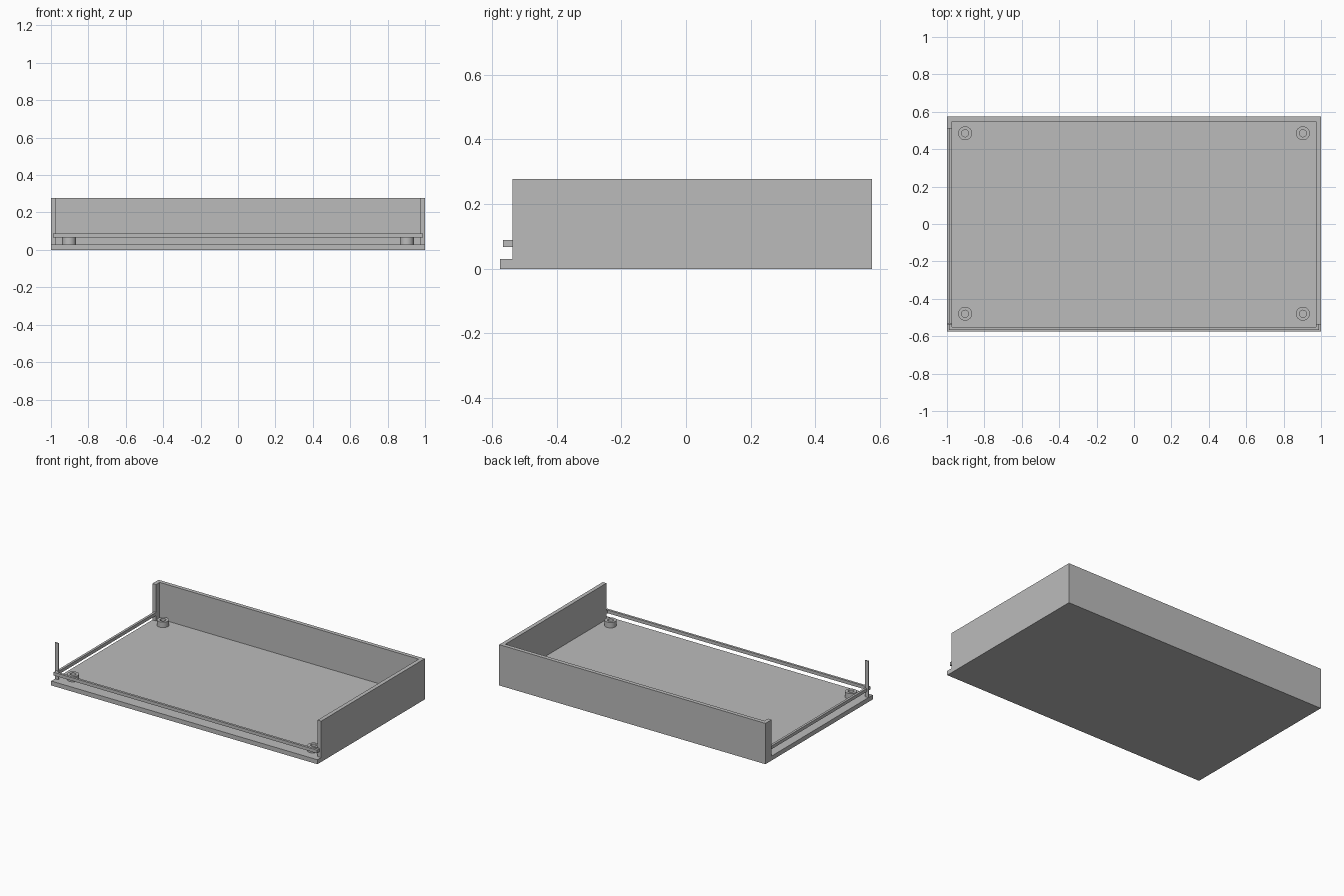
import bpy
import bmesh
from mathutils import Matrix

cube = bpy.data.objects.get("Cube")
if cube:
    bpy.data.objects.remove(cube)

grey = bpy.data.materials.new("plain grey")
grey.use_nodes = True
colour = (0.50, 0.50, 0.50, 1)
grey.diffuse_color = colour
grey.node_tree.nodes["Principled BSDF"].inputs["Base Color"].default_value = colour

# Main measurements
X, Y = 1.0, 0.576
WALL = 0.027
FLOOR, TOP = 0.03, 0.277
FRONT = -0.536          # where the side walls stop
RAIL_X, RAIL_Y = 0.988, 0.566
RAIL_W = 0.016
RAIL_Z = (0.067, 0.089)


def finish(bm, name):
    bmesh.ops.recalc_face_normals(bm, faces=bm.faces[:])
    mesh = bpy.data.meshes.new(name)
    bm.to_mesh(mesh)
    bm.free()
    mesh.materials.append(grey)
    obj = bpy.data.objects.new(name, mesh)
    bpy.context.collection.objects.link(obj)
    return obj


def prism(name, outline, low, high):
    """Extrude a plan outline from low to high."""
    bm = bmesh.new()
    face = bm.faces.new([bm.verts.new((x, y, low)) for x, y in outline])
    up = bmesh.ops.extrude_face_region(bm, geom=[face])["geom"]
    verts = [v for v in up if isinstance(v, bmesh.types.BMVert)]
    bmesh.ops.translate(bm, verts=verts, vec=(0, 0, high - low))
    return finish(bm, name)


def rect(x0, x1, y0, y1):
    return [(x0, y0), (x1, y0), (x1, y1), (x0, y1)]


# Floor plate
prism("base_plate", rect(-X, X, -Y, Y), 0, FLOOR)

# Right wall, back wall and short return at the back left corner
ix, iy, stub = X - WALL, Y - WALL, 0.51
prism("walls", [(X, FRONT), (X, Y), (-X, Y), (-X, stub), (-ix, stub),
                (-ix, iy), (ix, iy), (ix, FRONT)], FLOOR, TOP)

# Thin remaining post at the front left corner
prism("corner_post", rect(-X, -ix, FRONT, FRONT + 0.007), FLOOR, TOP)

# Floating rail along the open sides, running into the walls at both ends
rx, ry = RAIL_X - RAIL_W, RAIL_Y - RAIL_W
prism("rail", [(-RAIL_X, stub + 0.01), (-RAIL_X, -RAIL_Y), (RAIL_X, -RAIL_Y),
               (RAIL_X, FRONT + 0.005), (rx + 0.002, FRONT + 0.005),
               (rx + 0.002, -ry), (-rx, -ry), (-rx, stub + 0.01)], *RAIL_Z)


def standoff(name, x, y, outer=0.037, inner=0.019, sides=24):
    """Hollow round spacer standing on the floor."""
    bm = bmesh.new()
    rings = []
    for radius, z in ((inner, FLOOR), (outer, FLOOR),
                      (outer, RAIL_Z[0]), (inner, RAIL_Z[0])):
        ring = bmesh.ops.create_circle(
            bm, segments=sides, radius=radius,
            matrix=Matrix.Translation((x, y, z)))["verts"]
        rings.append(ring)
    for a, b in zip(rings, rings[1:] + rings[:1]):
        for i in range(sides):
            j = (i + 1) % sides
            bm.faces.new((a[i], a[j], b[j], b[i]))
    obj = finish(bm, name)
    bpy.ops.object.select_all(action="DESELECT")
    obj.select_set(True)
    bpy.context.view_layer.objects.active = obj
    bpy.ops.object.shade_smooth_by_angle()


for side, x in (("right", -0.903), ("left", 0.903)):
    for end, y in (("front", -0.48), ("back", 0.485)):
        standoff(f"standoff_{end}_{side}", x, y)
